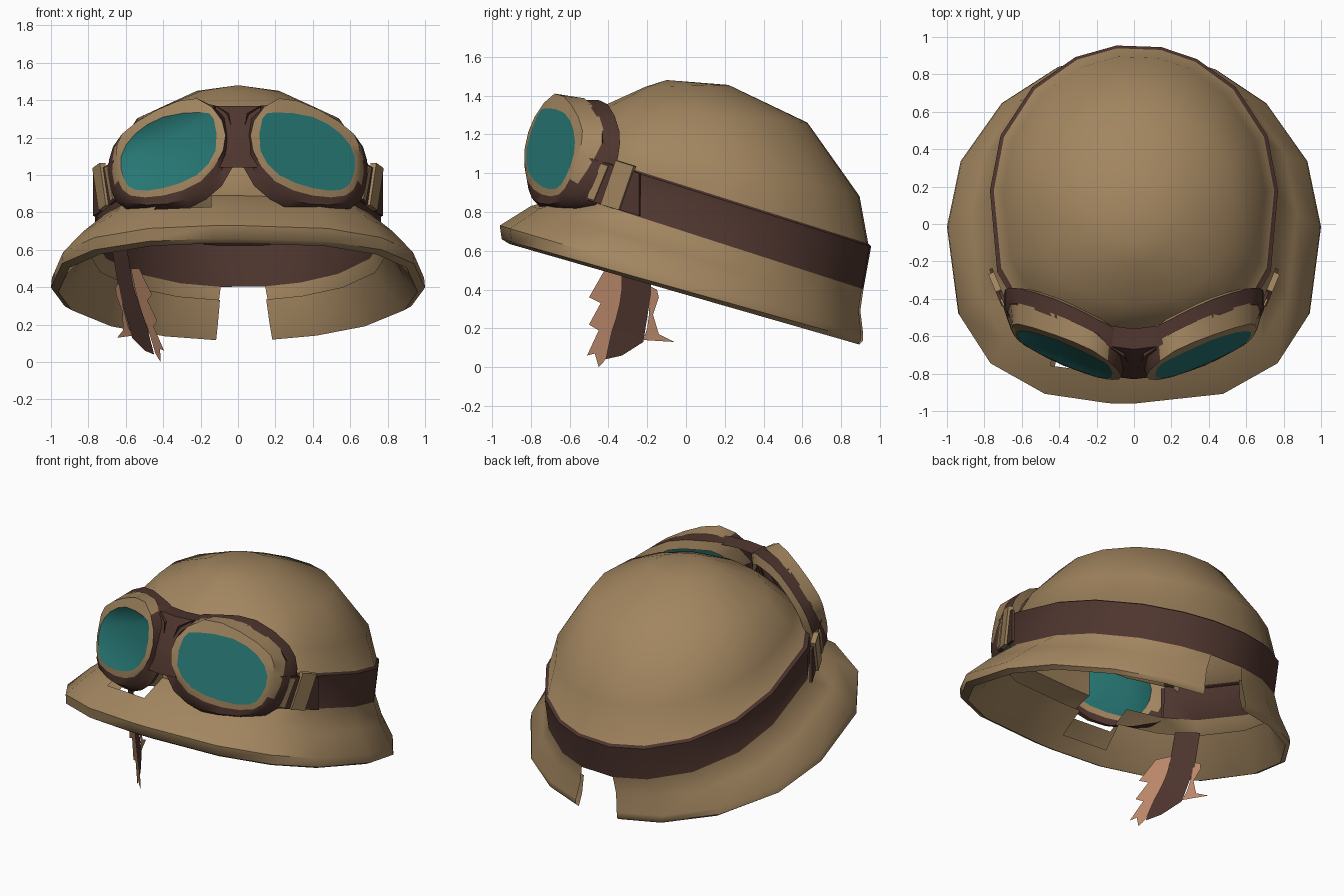
import bpy, math
from math import sin, cos, radians

if "Cube" in bpy.data.objects:
    bpy.data.objects.remove(bpy.data.objects["Cube"])


def material(name, rgb):
    m = bpy.data.materials.new(name)
    m.diffuse_color = (*rgb, 1)
    m.use_nodes = True
    m.node_tree.nodes["Principled BSDF"].inputs["Base Color"].default_value = m.diffuse_color
    return m


TAN = material("tan leather", (0.36, 0.235, 0.115))
BROWN = material("dark brown leather", (0.078, 0.036, 0.028))
TEAL = material("teal glass", (0.02, 0.185, 0.175))
PEACH = material("frayed peach leather", (0.52, 0.26, 0.15))


def build(name, verts, faces, mats, rule=None, angle=50):
    me = bpy.data.meshes.new(name)
    me.from_pydata(verts, [], faces)
    for m in mats:
        me.materials.append(m)
    for i, p in enumerate(me.polygons):
        p.use_smooth = True
        if rule:
            p.material_index = rule(i, p.center)
    me.set_sharp_from_angle(angle=radians(angle))
    ob = bpy.data.objects.new(name, me)
    bpy.context.collection.objects.link(ob)
    return ob


# Tilted rings: half width, front y, back y, front z, back z, squareness of the front
angles = [0, 22, 45, 67, 90, 112, 135, 154, 169, 187, 204, 225, 248, 270, 293, 315, 338, 356]
n = len(angles)


def power(v, e):
    return math.copysign(abs(v) ** e, v)


def ring_verts(rings):
    out = []
    for rx, yf, yb, zf, zb, sq in rings:
        for a in angles:
            s, c = sin(radians(a)), cos(radians(a))
            if c > 0:
                s, c = power(s, sq), power(c, sq)
            t = (1 - c) / 2
            out.append((rx * s, yf + (yb - yf) * t, zf + (zb - zf) * t))
    return out


def ring_faces(count, skip):
    return [(r * n + k, r * n + (k + 1) % n, (r + 1) * n + (k + 1) % n, (r + 1) * n + k)
            for r in range(count - 1) for k in range(n) if not skip(r, angles[k])]


# Helmet shell from the brim lip up to the crown
shell = [(0.96, -0.91, 0.90, 0.635, 0.115, 0.75),
         (1.00, -0.95, 0.92, 0.66, 0.135, 0.75),
         (0.995, -0.96, 0.92, 0.73, 0.17, 0.75),
         (0.87, -0.80, 0.905, 0.83, 0.29, 0.68),
         (0.76, -0.60, 0.92, 0.89, 0.40, 0.62),
         (0.77, -0.60, 0.96, 1.11, 0.62, 0.62),
         (0.75, -0.59, 0.945, 1.12, 0.635, 0.66),
         (0.70, -0.56, 0.90, 1.22, 0.88, 0.75),
         (0.54, -0.43, 0.63, 1.345, 1.26, 0.90),
         (0.22, -0.21, 0.22, 1.445, 1.455, 1.0)]


def opening(r, a):
    """Slot at the back of the brim, and gaps behind the lenses."""
    return (r < 4 and a == 169) or (r == 4 and a in (22, 315, 338)) or (r == 3 and a == 338)


verts = ring_verts(shell) + [(0, -0.1, 1.48)]
faces = ring_faces(len(shell), opening)
top = (len(shell) - 1) * n
faces += [(top + k, top + (k + 1) % n, len(verts) - 1) for k in range(n)]
band = {f for f in faces if 4 * n <= f[0] < 6 * n}
build("helmet_shell", verts, faces, [TAN, BROWN],
      lambda i, c: int(faces[i] in band and c.y > -0.42))

# Folded under-layer of the brim
lining = [shell[0], (0.885, -0.82, 0.885, 0.70, 0.20, 0.75), (0.79, -0.67, 0.89, 0.81, 0.33, 0.68)]
build("brim_lining", ring_verts(lining),
      [f[::-1] for f in ring_faces(3, lambda r, a: a == 169 or (r == 1 and a == 338))], [TAN])


# Goggles: lens, frame and mask outlines as (x, z) on a slanted plane
def rounded(pts):
    """Insert a curve midpoint between neighbouring outline points."""
    out, k = [], len(pts)
    for i in range(k):
        a, b, c, d = (pts[(i + j) % k] for j in (-1, 0, 1, 2))
        out += [b, tuple((9 * (b[j] + c[j]) - a[j] - d[j]) / 16 for j in (0, 1))]
    return out


lens = rounded([(0.13, 1.30), (0.20, 1.335), (0.40, 1.31), (0.55, 1.22), (0.625, 1.10),
                (0.61, 0.98), (0.55, 0.92), (0.40, 0.93), (0.22, 1.00), (0.12, 1.13)])
frame = rounded([(0.085, 1.29), (0.22, 1.41), (0.43, 1.35), (0.62, 1.22), (0.65, 1.10),
                 (0.64, 0.97), (0.575, 0.89), (0.40, 0.89), (0.20, 0.965), (0.08, 1.13)])
mask = rounded([(0.05, 1.33), (0.22, 1.375), (0.42, 1.355), (0.62, 1.22), (0.69, 1.08),
                (0.68, 0.92), (0.60, 0.82), (0.36, 0.80), (0.17, 0.87), (0.03, 1.04)])
m = len(lens)
wall = [((a + c) / 2, (b + d) / 2) for (a, b), (c, d) in zip(frame, mask)]
inner = [(0.36 + (x - 0.36) * 0.8, 1.09 + (z - 1.09) * 0.8) for x, z in mask]


def plane_y(x, z):
    return -1.22 + 0.5 * x + 0.3 * z


for side, label in ((1, "right"), (-1, "left")):
    def place(outline, back):
        return [(side * x, plane_y(x, z) + back(x, z), z) for x, z in outline]

    # Glass, with the left one dented inwards
    dent = 0.10 if side < 0 else 0.0
    glass = place(lens, lambda x, z: 0) + [(side * 0.42, plane_y(0.42, 1.17) + dent, 1.17)]
    build(label + "_lens", glass,
          [(k, (k + 1) % m, m)[::side] for k in range(m)], [TEAL])

    # Tan rim and upper side wall, dark padded mask below and behind, tan inner flange on top
    loops = [place(lens, lambda x, z: 0),
             place(frame, lambda x, z: 0.01),
             place(wall, lambda x, z: 0.02 + 0.10 * max(0, min(1, (z - 0.85) * 3))),
             place(mask, lambda x, z: 0.08 + 0.05 * x),
             place(mask, lambda x, z: 0.12 + 0.08 * max(0, min(1, (z - 0.82) * 4 + (x - 0.4) * 4))),
             place(inner, lambda x, z: 0.23)]
    gv = [v for lp in loops for v in lp]
    gf = [(r * m + k, (r + 1) * m + k, (r + 1) * m + (k + 1) % m, r * m + (k + 1) % m)[::side]
          for r in range(5) for k in range(m) if r < 4 or mask[k][1] > 1.07]
    build(label + "_goggle_frame", gv, gf, [TAN, BROWN],
          lambda i, c: int(2 * m <= i < 4 * m or (m <= i < 2 * m and (c.z < 0.98 or abs(c.x) < 0.16))),
          40)

    # Strap end joining goggles to the band, and its tan keeper loops
    def plate(name, t0, t1, z0, z1, thick, mat, lean=0.0):
        p, q = (0.66, -0.50), (0.77, -0.24)
        v = []
        for t, z in ((t0 - lean, z0), (t1 - lean, z0), (t1, z1), (t0, z1)):
            x, y = p[0] + (q[0] - p[0]) * t, p[1] + (q[1] - p[1]) * t
            drop = -0.08 * t
            v += [(side * (x - 0.012), y + 0.005, z + drop),
                  (side * (x + thick), y - thick / 2, z + drop)]
        f = [(0, 2, 3, 1), (2, 4, 5, 3), (4, 6, 7, 5), (6, 0, 1, 7), (1, 3, 5, 7), (0, 6, 4, 2)]
        build(name, v, [x[::side] for x in f], [mat], None, 30)

    plate(label + "_strap_end", -0.05, 1.0, 0.86, 1.08, 0.004, BROWN)
    plate(label + "_front_keeper", 0.26, 0.40, 0.87, 1.07, 0.012, TAN, 0.28)
    plate(label + "_rear_keeper", 0.56, 0.92, 0.86, 1.11, 0.018, TAN, 0.3)

# Bridge between the goggles: folded strip
cross = [(-0.56, 1.36), (-0.67, 1.37), (-0.79, 1.20), (-0.83, 1.04), (-0.62, 1.05)]
bv = [(x, y + 0.015 * (abs(x) > 0), z) for x in (-0.12, 0, 0.12) for y, z in cross]
bf = [(c * 5 + k, c * 5 + k + 1, c * 5 + k + 6, c * 5 + k + 5) for c in range(2) for k in range(4)]
build("goggle_bridge", bv, bf, [BROWN], None, 40)


# Torn chin strap: ragged sheets drawn as (y, z), leaning inwards lower down
def sheet(name, left, right, mat, shift):
    pts = [(a, b) for row in zip(left, right) for a, b in row]
    v = [(-0.62 + shift + 0.20 * max(0, 0.6 - z) - 0.5 * (y + 0.3), y, z) for y, z in pts]
    f = [(2 * k, 2 * k + 1, 2 * k + 3, 2 * k + 2) for k in range(len(left) - 1)]
    build(name, v, f, [mat])


sheet("chin_strap", [(-0.33, 0.68), (-0.34, 0.40), (-0.40, 0.20), (-0.42, 0.04)],
      [(-0.18, 0.64), (-0.18, 0.38), (-0.22, 0.13), (-0.33, 0.06)], BROWN, 0.0)
sheet("front_fringe",
      [(-0.42, 0.50), (-0.50, 0.36), (-0.44, 0.33), (-0.50, 0.22), (-0.45, 0.19),
       (-0.51, 0.06), (-0.47, 0.07), (-0.45, 0.00)],
      [(-0.33, 0.50), (-0.33, 0.40), (-0.34, 0.33), (-0.36, 0.25), (-0.38, 0.19),
       (-0.40, 0.10), (-0.41, 0.05), (-0.43, 0.02)], PEACH, 0.012)
sheet("rear_fringe",
      [(-0.19, 0.42), (-0.19, 0.34), (-0.19, 0.28), (-0.20, 0.20), (-0.22, 0.14)],
      [(-0.15, 0.40), (-0.14, 0.36), (-0.17, 0.27), (-0.14, 0.17), (-0.06, 0.13)], PEACH, 0.0)
